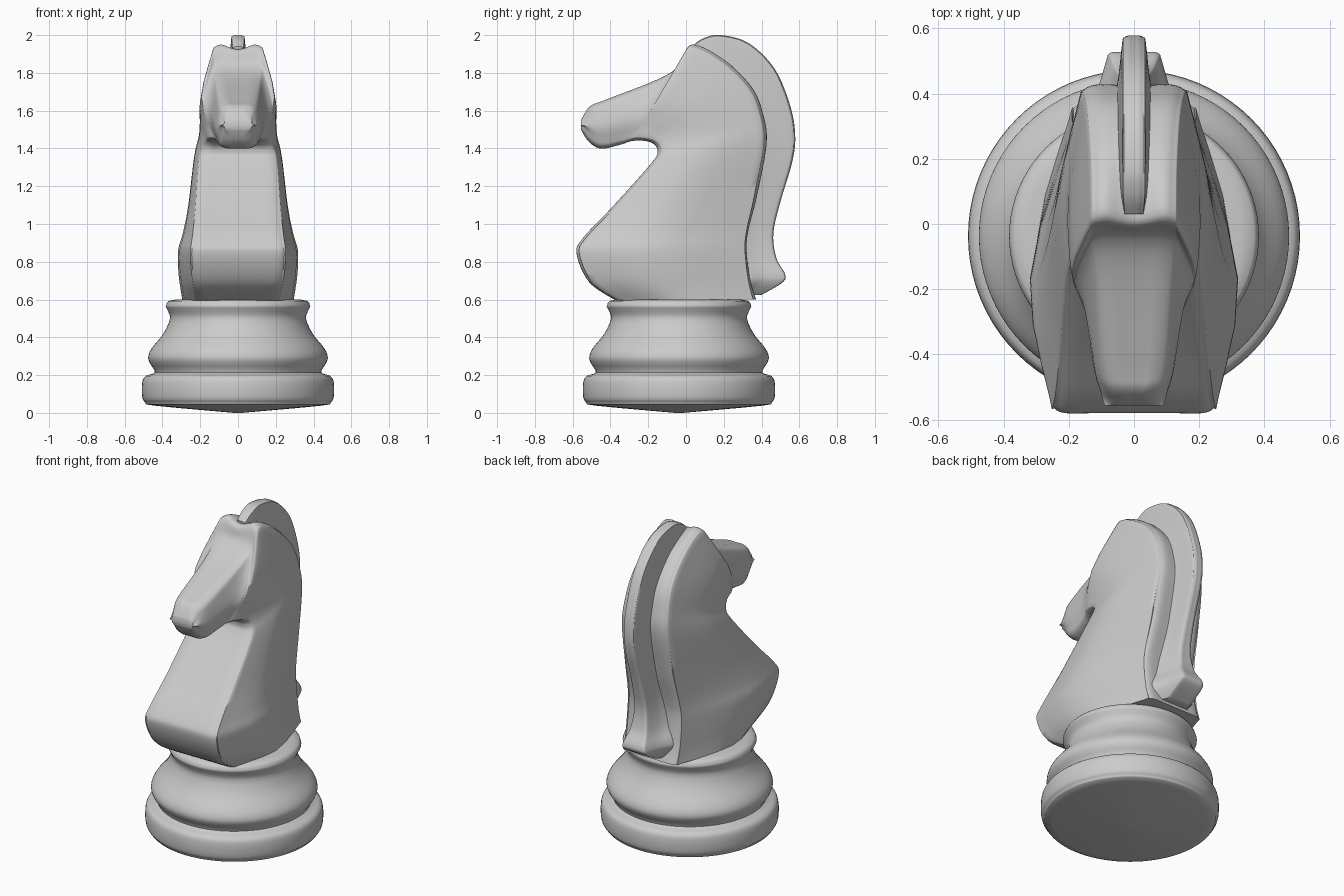
import bpy, bmesh, math

if "Cube" in bpy.data.objects:
    bpy.data.objects.remove(bpy.data.objects["Cube"])


def spline(pts, steps, closed=False):
    """Catmull-Rom curve through points of any dimension."""
    n, out = len(pts), []
    for i in range(n if closed else n - 1):
        if closed:
            q = [pts[(i + k) % n] for k in (-1, 0, 1, 2)]
        else:
            q = [pts[min(max(i + k, 0), n - 1)] for k in (-1, 0, 1, 2)]
        for s in range(steps):
            t = s / steps
            out.append(tuple(
                0.5 * (2 * b + (c - a) * t + (2 * a - 5 * b + 4 * c - d) * t * t
                       + (3 * b - a - 3 * c + d) * t ** 3)
                for a, b, c, d in zip(*q)))
    if not closed:
        out.append(tuple(pts[-1]))
    return out


def skin(name, rings):
    """Skin a stack of closed rings, cap both ends, shade smooth."""
    bm = bmesh.new()
    vs = [[bm.verts.new(p) for p in ring] for ring in rings]
    n = len(vs[0])
    for a, b in zip(vs, vs[1:]):
        for i in range(n):
            j = (i + 1) % n
            bm.faces.new((a[i], a[j], b[j], b[i]))
    bm.faces.new(vs[0])
    bm.faces.new(vs[-1])
    bmesh.ops.recalc_face_normals(bm, faces=bm.faces)
    me = bpy.data.meshes.new(name)
    bm.to_mesh(me)
    bm.free()
    ob = bpy.data.objects.new(name, me)
    bpy.context.collection.objects.link(ob)
    bpy.ops.object.select_all(action='DESELECT')
    ob.select_set(True)
    bpy.context.view_layer.objects.active = ob
    bpy.ops.object.shade_smooth_by_angle(angle=math.radians(50))


def section(front, back, wf, wm, wb, r, dip=0.0):
    """Rounded cross-section between a front and a back point of the side outline."""
    (yf, zf), (yb, zb) = front, back
    ln = math.hypot(yb - yf, zb - zf)
    r = min(r, 0.4 * ln, 0.7 * wf, 0.7 * wb)
    k = r / ln
    half = [(0, 0), (0, (wf - r) * 0.6), (0, wf - r), (0.3 * k, wf - 0.3 * r), (k, wf),
            (0.45, wm), (1 - k, wb), (1 - 0.3 * k, wb - 0.3 * r), (1, wb - r),
            (1 - dip * 0.6 / ln, (wb - r) * 0.5), (1 - dip / ln, 0)]
    loop = half + [(t, -w) for t, w in half[-2:0:-1]]
    return [(w, yf + (yb - yf) * t, zf + (zb - zf) * t)
            for t, w in spline(loop, 3, True)]


# Turned base: radius, height
profile = [(0.02, 0), (0.44, 0.038), (0.49, 0.055), (0.507, 0.085), (0.507, 0.16),
           (0.49, 0.195), (0.44, 0.215), (0.468, 0.265), (0.475, 0.3), (0.455, 0.345),
           (0.395, 0.42), (0.36, 0.5), (0.375, 0.548), (0.38, 0.572), (0.33, 0.6), (0.02, 0.6)]
SEG = 80
angles = [2 * math.pi * i / SEG for i in range(SEG)]
skin("turned_base", [[(r * math.cos(a), r * math.sin(a) - 0.037, z) for a in angles]
                     for r, z in spline(profile, 3)])

# Chest, neck and head: chest-to-chin line, nape-to-nose line, widths at every other station
front = [(-0.37, 0.595), (-0.51, 0.69), (-0.578, 0.84), (-0.545, 0.925), (-0.38, 1.1),
         (-0.18, 1.325), (-0.15, 1.39), (-0.18, 1.43), (-0.24, 1.443), (-0.27, 1.442),
         (-0.3, 1.437), (-0.35, 1.42), (-0.45, 1.4), (-0.515, 1.437), (-0.556, 1.5)]
back = [(0.37, 0.6), (0.34, 0.7), (0.32, 0.86), (0.33, 0.97), (0.375, 1.15),
        (0.425, 1.42), (0.41, 1.57), (0.35, 1.72), (0.2, 1.87), (0.03, 1.95),
        (-0.035, 1.84), (-0.15, 1.765), (-0.43, 1.655), (-0.51, 1.62), (-0.556, 1.55)]
widths = [(0.23, 0.295, 0.2), (0.26, 0.318, 0.2), (0.23, 0.26, 0.18), (0.195, 0.207, 0.16),
          (0.165, 0.202, 0.14), (0.135, 0.18, 0.135), (0.105, 0.123, 0.11), (0.075, 0.09, 0.075)]
skin("horse_body", [section(f, b, *w, 0.05, 0.3 * max(0, b[1] - 1.85))
                    for f, b, w in zip(spline(front, 6), spline(back, 6), spline(widths, 12))])

# Mane ridge: outer line and half-width; its root lies halfway to the neck core
mane = [(0.03, 1.94, 0.03), (0.09, 1.982, 0.035), (0.18, 2, 0.036), (0.33, 1.958, 0.036),
        (0.47, 1.82, 0.036), (0.553, 1.62, 0.036), (0.578, 1.46, 0.036), (0.56, 1.32, 0.036),
        (0.5, 1.12, 0.038), (0.462, 0.95, 0.045), (0.478, 0.82, 0.06), (0.524, 0.735, 0.08),
        (0.51, 0.69, 0.085), (0.4, 0.625, 0.085)]
skin("mane", [section(((y + 0.1) / 2, (z + min(z, 1.4)) / 2), (y, z),
                      1.8 * w, 1.35 * w, w, 0.02) for y, z, w in spline(mane, 6)])
